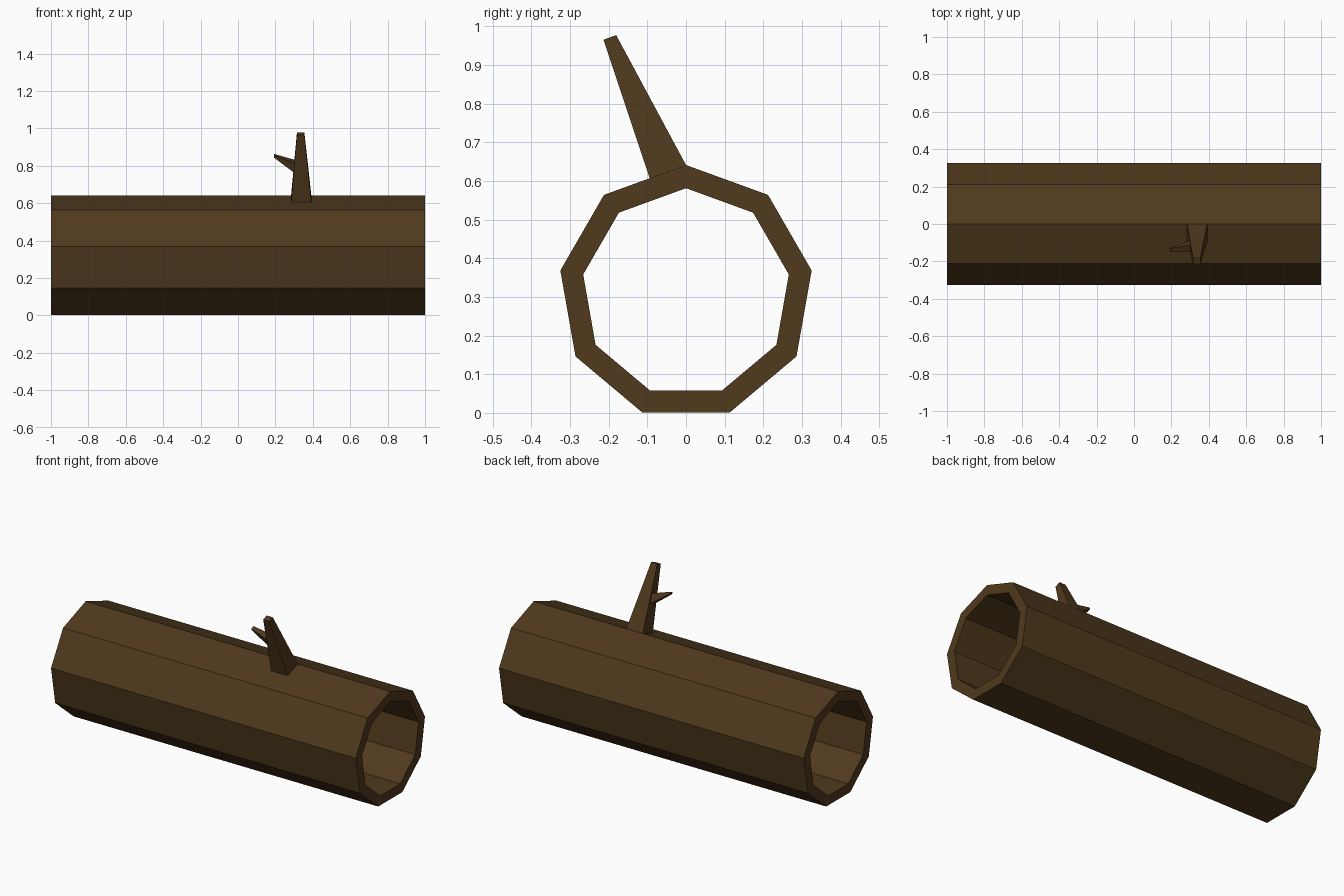
import bpy, bmesh, math
from mathutils import Vector

if "Cube" in bpy.data.objects:
    bpy.data.objects.remove(bpy.data.objects["Cube"])

bark = bpy.data.materials.new("bark")
bark.diffuse_color = (0.08, 0.041, 0.012, 1)
bark.use_nodes = True
bark.node_tree.nodes["Principled BSDF"].inputs["Base Color"].default_value = bark.diffuse_color


def make_object(name, bm):
    bmesh.ops.recalc_face_normals(bm, faces=bm.faces)
    mesh = bpy.data.meshes.new(name)
    bm.to_mesh(mesh)
    bm.free()
    mesh.materials.append(bark)
    obj = bpy.data.objects.new(name, mesh)
    bpy.context.collection.objects.link(obj)
    return obj


def bridge(bm, a, b):
    for i in range(len(a)):
        j = (i + 1) % len(a)
        bm.faces.new((a[i], a[j], b[j], b[i]))


def ring(bm, centre, u, v, hu, hv):
    # rectangular cross-section spanned by u and v
    return [bm.verts.new(Vector(centre) + u * hu * a + v * hv * b)
            for a, b in ((-1, -1), (1, -1), (1, 1), (-1, 1))]


def tapered_bar(name, start, end):
    bm = bmesh.new()
    a, b = ring(bm, *start), ring(bm, *end)
    bridge(bm, a, b)
    bm.faces.new(a)
    bm.faces.new(b)
    return make_object(name, bm)


# Hollow nine-sided log
SIDES, CENTRE_Z = 9, 0.311
bm = bmesh.new()
loops = []
for x, r in ((-1, 0.33), (1, 0.33), (1, 0.27), (-1, 0.27)):
    angles = [2 * math.pi * i / SIDES for i in range(SIDES)]
    loops.append([bm.verts.new((x, r * math.sin(t), CENTRE_Z + r * math.cos(t)))
                  for t in angles])
for i in range(4):
    bridge(bm, loops[i], loops[(i + 1) % 4])
make_object("hollow_log", bm)

# Branch stub growing out of the upper front face
X = Vector((1, 0, 0))
across = Vector((0, 0.94, 0.342))
tapered_bar("branch",
            ((0.338, -0.047, 0.624), X, across, 0.054, 0.05),
            ((0.335, -0.197, 0.971), X, across, 0.02, 0.0175))

# Small twig on the left of the branch
along = Vector((0, -0.396, 0.918))
side = Vector((0, 0.918, 0.396))
tapered_bar("twig",
            ((0.305, -0.119, 0.795), along, side, 0.03, 0.022),
            ((0.193, -0.138, 0.853), along, side, 0.006, 0.011))
